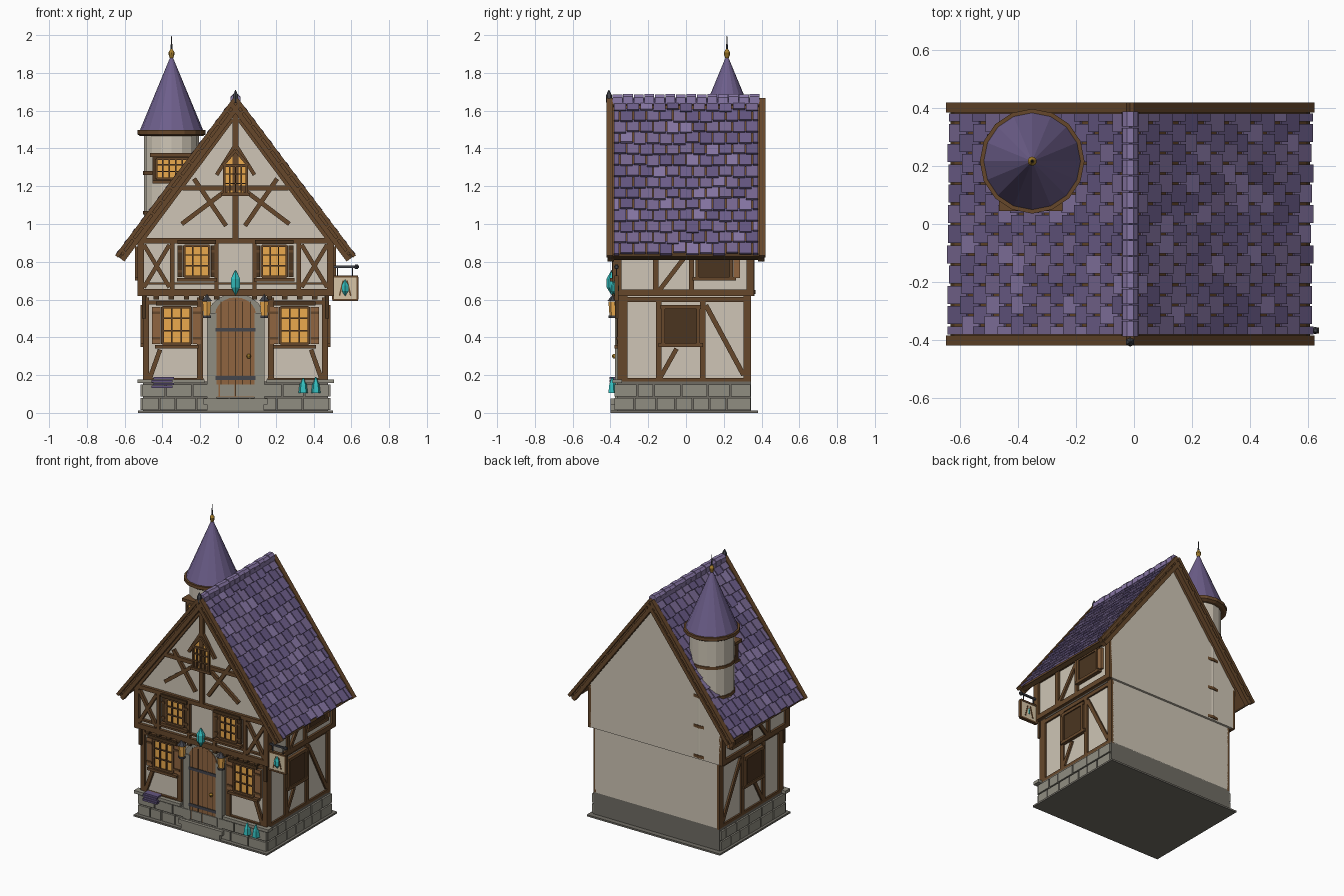
import bpy, bmesh, math, random
from mathutils import Vector as V, Matrix

if "Cube" in bpy.data.objects:
    bpy.data.objects.remove(bpy.data.objects["Cube"])
random.seed(4)
CX = -0.013  # house axis


def mat(name, h):
    m = bpy.data.materials.new(name)
    m.diffuse_color = [(int(h[i:i + 2], 16) / 255) ** 2.2 for i in (0, 2, 4)] + [1]
    m.use_nodes = True
    m.node_tree.nodes["Principled BSDF"].inputs["Base Color"].default_value = m.diffuse_color
    return m


WALL, WOOD, DARK = mat("plaster", "cdc4b4"), mat("timber", "66492f"), mat("dark_wood", "4c3825")
DOOR, GLOW, STONE = mat("door_wood", "8e6542"), mat("lit_glass", "eaa84e"), mat("stone", "8f8c80")
MORTAR, IRON, GOLD = mat("mortar", "6f6c64"), mat("iron", "45464c"), mat("brass", "a27c30")
TEAL, TAN = mat("crystal", "36bcbc"), mat("sign_face", "d6c3a4")
TILES = [mat("tile_%d" % i, h) for i, h in enumerate(("6d5f8a", "76678f", "645780", "8575a2"))]


def make(name, bm, *mats):
    bmesh.ops.recalc_face_normals(bm, faces=bm.faces)
    bmesh.ops.translate(bm, vec=(CX, 0, 0), verts=bm.verts)
    me = bpy.data.meshes.new(name)
    bm.to_mesh(me)
    bm.free()
    for m in mats:
        me.materials.append(m)
    ob = bpy.data.objects.new(name, me)
    bpy.context.collection.objects.link(ob)
    return ob


def add(bm, a, b, w, d, n, mi=0):
    """Bar from a to b, width w, depth d along normal n."""
    a, b, n = V(a), V(b), V(n)
    x = (b - a).normalized()
    n = (n - x * n.dot(x)).normalized()
    M = Matrix((x * (b - a).length, n.cross(x) * w, n * d)).transposed().to_4x4()
    M.translation = (a + b) / 2
    for v in bmesh.ops.create_cube(bm, size=1, matrix=M)["verts"]:
        for f in v.link_faces:
            f.material_index = mi


def box(name, m, x0, x1, y0, y1, z0, z1, mirror=False):
    bm = bmesh.new()
    for s in ((1, -1) if mirror else (1,)):
        add(bm, (s * x0, (y0 + y1) / 2, (z0 + z1) / 2), (s * x1, (y0 + y1) / 2, (z0 + z1) / 2), z1 - z0, y1 - y0, (0, 1, 0))
    return make(name, bm, m)


def front(name, m, segs, y, d, mirror=True):
    bm = bmesh.new()
    for x0, z0, x1, z1, w in segs:
        for s in ((1, -1) if mirror else (1,)):
            add(bm, (s * x0, y, z0), (s * x1, y, z1), w, d, (0, -1, 0))
    return make(name, bm, m)


def side(name, m, segs, x, d):
    bm = bmesh.new()
    for y0, z0, y1, z1, w in segs:
        for s in (1, -1):
            add(bm, (s * x, y0, z0), (s * x, y1, z1), w, d, (1, 0, 0))
    return make(name, bm, m)


def lathe(name, m, x, y, prof, n):
    bm = bmesh.new()
    for (r0, z0), (r1, z1) in zip(prof, prof[1:]):
        bmesh.ops.create_cone(bm, cap_ends=True, segments=n, radius1=r0, radius2=r1, depth=max(z1 - z0, .001),
                              matrix=Matrix.Translation((x, y, (z0 + z1) / 2)))
    return make(name, bm, m)


def prism(name, m, pts, y0, y1):
    bm = bmesh.new()
    f = bm.faces.new([bm.verts.new((x, y0, z)) for x, z in pts])
    g = bmesh.ops.extrude_face_region(bm, geom=[f])["geom"]
    bmesh.ops.translate(bm, vec=(0, y1 - y0, 0), verts=[v for v in g if isinstance(v, bmesh.types.BMVert)])
    return make(name, bm, m)


def window(name, x, hw, z0, z1, y, mirror=True, nv=2):
    box(name + "_glass", GLOW, x - hw, x + hw, y, y + .02, z0, z1, mirror)
    seg = [(x - hw, z0, x - hw, z1, .014), (x + hw, z0, x + hw, z1, .014),
           (x - hw, z0, x + hw, z0, .014), (x - hw, z1, x + hw, z1, .014)]
    seg += [(x - hw + 2 * hw * i / (nv + 1), z0, x - hw + 2 * hw * i / (nv + 1), z1, .007) for i in range(1, nv + 1)]
    seg += [(x - hw, z0 + (z1 - z0) * k, x + hw, z0 + (z1 - z0) * k, .007) for k in (.36, .7)]
    front(name + "_frame", WOOD, seg, y - .003, .012, mirror)


# Base slab, foundation and its stones
box("ground_slab", MORTAR, -.516, .516, -.4, .38, 0, .012)
box("foundation", MORTAR, -.49, .49, -.365, .345, .01, .165)
bm = bmesh.new()
for z in (.047, .118):
    for axis, lo, hi in (("x", -.5, .5), ("y", -.37, .345)):
        for s in ((1,) if axis == "x" else (1, -1)):
            p = lo
            while p < hi - .01:
                q = min(p + random.uniform(.08, .15), hi)
                q = hi if hi - q < .05 else q
                a, b = p + .004, q - .004
                if axis == "x":
                    add(bm, (a, -.368, z), (b, -.368, z), .062, .022, (0, -1, 0))
                else:
                    add(bm, (s * .492, a, z), (s * .492, b, z), .062, .02, (1, 0, 0))
                p = q
make("foundation_stones", bm, STONE)
box("stone_ledge", STONE, .165, .52, -.39, -.34, .157, .178, True)
box("door_step", STONE, -.17, .17, -.4, -.36, .045, .075)
box("lower_step", STONE, -.15, .15, -.4, -.36, .012, .045)

# Walls: ground floor, jettied upper floor and gable
box("ground_wall", WALL, -.478, .478, -.345, .345, .16, .62)
box("upper_wall", WALL, -.505, .505, -.37, .36, .62, .91)
prism("gable_wall", WALL, [(-.52, .9), (.52, .9), (0, 1.6)], -.37, .36)

# Ground floor timbers
front("ground_timbers", WOOD, [(.474, .16, .474, .61, .032), (.188, .16, .188, .61, .032), (.17, .172, .49, .172, .028),
      (.455, .18, .4, .335, .024), (.15, .585, .49, .585, .022)], -.352, .022)
front("jetty_joists", DARK, [(x, .6, x, .625, .028) for x in (.1, .18, .26, .34, .42)], -.365, .04)
front("corner_brackets", DARK, [(.485, .5, .485, .62, .022)], -.366, .02)
side("ground_side_timbers", WOOD, [(-.335, .16, -.335, .62, .05), (.325, .16, .325, .62, .04), (-.145, .18, -.145, .6, .03),
     (.088, .18, .088, .6, .03), (-.36, .172, .345, .172, .028), (-.36, .6, .345, .6, .026),
     (.105, .57, .305, .2, .026), (-.14, .18, -.05, .34, .024)], .48, .02)

# Upper floor timbers
front("upper_timbers", WOOD, [(.502, .62, .502, .92, .034), (0, .638, .52, .638, .036), (0, .912, .52, .912, .028),
      (.335, .64, .335, .91, .024), (.1, .64, .1, .91, .022), (.485, .665, .35, .89, .022),
      (.35, .665, .485, .89, .022), (.0, .685, .5, .685, .012)], -.378, .024)
side("upper_side_timbers", WOOD, [(-.365, .62, -.365, .92, .045), (.34, .62, .34, .92, .04), (-.39, .635, .36, .635, .034),
     (-.16, .64, -.16, .9, .028), (.03, .64, .03, .9, .026), (-.14, .65, .02, .86, .024), (-.38, .9, .36, .9, .03)], .508, .024)

# Gable timbers
front("gable_timbers", WOOD, [(0, .92, 0, 1.6, .032), (0, 1.19, .28, 1.19, .026), (.285, 1.0, .02, 1.2, .024),
      (.22, 1.24, .05, .99, .024), (.1, 1.26, .0, 1.42, .02), (.5, .91, .02, 1.555, .026)], -.378, .022)

# Front windows with shutters, sills and lintels
for nm, x, hw, z0, z1, y in (("lower", .312, .075, .365, .56, -.358), ("upper", .205, .066, .72, .885, -.382)):
    window(nm + "_window", x, hw, z0, z1, y)
    sw = .045 if nm == "lower" else .026
    for s in (1, -1):
        c = x + s * (hw + .01 + sw / 2)
        box(nm + "_shutter", DOOR if nm == "lower" else DARK, c - sw / 2, c + sw / 2, y - .006, y + .012, z0, z1, True)
        front(nm + "_shutter_rails", WOOD, [(c - sw / 2, z, c + sw / 2, z, .014) for z in (z0 + .03, z1 - .03)], y - .007, .01)
    box(nm + "_sill", WOOD, x - hw - .04, x + hw + .04, y - .02, y + .02, z0 - .024, z0 - .006, True)
    box(nm + "_lintel", DARK, x - hw - .035, x + hw + .035, y - .02, y + .02, z1 + .008, z1 + .03, True)
window("gable_window", 0, .06, 1.16, 1.31, -.388, False, 3)
prism("gable_window_point", GLOW, [(-.06, 1.31), (.06, 1.31), (0, 1.38)], -.388, -.365)
front("gable_window_trim", WOOD, [(.068, 1.31, 0, 1.39, .016), (0, 1.155, .075, 1.155, .016)], -.391, .016)

# Side windows, closed with shutters
for nm, y0, y1, z0, z1, x in (("ground", -.12, .065, .36, .56, .482), ("upper", .06, .24, .71, .87, .512)):
    side(nm + "_side_shutter", DARK, [((y0 + y1) / 2, z0, (y0 + y1) / 2, z1, y1 - y0)], x, .024)
    side(nm + "_side_frame", WOOD, [(y0, z0, y0, z1, .018), (y1, z0, y1, z1, .018), (y0 - .015, z1, y1 + .015, z1, .02),
         (y0 - .025, z0, y1 + .025, z0, .02)], x + .005, .03)
side("upper_side_open_shutter", DOOR, [(.268, .715, .268, .865, .035)], .515, .02)

# Door with stone surround, straps and knob
arch = lambda r, z0, zc: [(-r, z0), (r, z0)] + [(r * math.cos(a * math.pi / 10), zc + r * .85 * math.sin(a * math.pi / 10)) for a in range(11)]
box("door_surround", STONE, .1, .152, -.375, -.34, .075, .53, True)
prism("door_arch", STONE, arch(.15, .5, .505), -.366, -.34)
prism("door", DOOR, arch(.108, .085, .52), -.372, -.34)
front("door_plank_gaps", DARK, [(x, .09, x, .59, .005) for x in (.036, .078)] + [(0, .09, 0, .605, .005)], -.372, .003)
front("door_straps", IRON, [(-.105, z, .105, z, .02) for z in (.185, .44)], -.373, .008, False)
lathe("door_knob", GOLD, .07, -.38, [(.006, .288), (.012, .297), (.012, .303), (.006, .312)], 10)

# Lanterns either side of the door
for s in (1, -1):
    lathe("lantern_glass", GLOW, s * .152, -.385, [(.02, .515), (.026, .59)], 6)
    lathe("lantern_cap", IRON, s * .152, -.385, [(.032, .592), (.012, .615), (.004, .63)], 6)
    lathe("lantern_base", IRON, s * .152, -.385, [(.024, .503), (.024, .515)], 6)

# Crystals and tile stack
lathe("door_crystal", TEAL, 0, -.393, [(.002, .625), (.028, .665), (.028, .71), (.002, .755)], 6)
for x, h in ((.358, .175), (.425, .18)):
    lathe("ledge_crystal", TEAL, x, -.39, [(.026, .105), (.02, .15), (.003, h + .01)], 5)
for i in range(4):
    box("spare_tile", TILES[2], -.445 + .01 * (i % 2), -.335 + .008 * (i % 2), -.405, -.36, .132 + .015 * i, .144 + .015 * i)

# Hanging sign
box("sign_bracket", IRON, .5, .653, -.374, -.362, .768, .78)
front("sign_chains", IRON, [(x, .72, x, .775, .006) for x in (.54, .62)], -.368, .006, False)
lathe("bracket_tip", IRON, .64, -.368, [(.008, .762), (.013, .774), (.006, .786)], 8)
box("sign_board", TAN, .515, .645, -.376, -.36, .595, .72)
front("sign_border", WOOD, [(.512, .598, .648, .598, .012), (.512, .722, .648, .722, .012), (.516, .6, .516, .72, .012),
      (.646, .6, .646, .72, .012), (.55, .62, .57, .7, .008), (.61, .62, .59, .7, .008)], -.368, .022, False)
lathe("sign_crystal", TEAL, .58, -.376, [(.002, .62), (.02, .645), (.02, .675), (.002, .705)], 6)

# Roof: deck, overlapping tiles, barge boards, eave boards and ridge
A, L, APEX = math.atan2(.815, .612), 1.02, 1.65
ROWS, COLS = 14, 11


def slope(s, t, n, y):
    return V((s * (math.cos(A) * t + math.sin(A) * n), y, APEX - math.sin(A) * t + math.cos(A) * n))


deck, tiles, barge, eave = (bmesh.new() for _ in range(4))
for s in (1, -1):
    nor = slope(s, 0, 1, 0) - slope(s, 0, 0, 0)
    add(deck, slope(s, 0, -.014, 0), slope(s, L, -.014, 0), .8, .03, nor)
    for r in range(ROWS):
        t1, w = L * (r + 1) / ROWS, .77 / COLS
        for c in range(COLS + r % 2):
            lo = max(-.385, -.385 + w * (c - .5 * (r % 2)))
            hi = min(.385, -.385 + w * (c + 1 - .5 * (r % 2)))
            y, e = (lo + hi) / 2, t1 + random.uniform(-.008, .008)
            add(tiles, slope(s, t1 - L / ROWS - .015, .003, y), slope(s, e, .016, y), hi - lo - .007, .013, nor,
                random.choice((0, 0, 1, 1, 2, 2, 3)))
    for y in (-.403, .403):
        add(barge, slope(s, -.005, .01, y), slope(s, L + .015, .01, y), .034, .02, nor)
        add(barge, slope(s, 0, -.026, y * .99), slope(s, L + .012, -.026, y * .99), .034, .026, nor)
        for i in range(12):
            add(barge, slope(s, .06 + i * .084, -.006, y), slope(s, .075 + i * .084, -.006, y), .02, .02, nor)
    add(eave, slope(s, L, -.012, -.41), slope(s, L, -.012, .41), .022, .028, nor)
make("roof_deck", deck, WOOD)
make("roof_tiles", tiles, *TILES)
make("barge_boards", barge, WOOD)
make("eave_boards", eave, DARK)
for i in range(14):
    y, h = -.39 + .78 * i / 14, .004 * (i % 2)
    prism("ridge_tile", TILES[3], [(-.028, 1.635), (.028, 1.635), (.026, 1.67 + h), (.012, 1.685 + h), (-.012, 1.685 + h), (-.026, 1.67 + h)],
          y + .002, y + .054)
lathe("ridge_finial", IRON, 0, -.408, [(.014, 1.64), (.016, 1.68), (.002, 1.71)], 6)

# Turret rising through the rear left of the roof
TX, TY = -.339, .217
lathe("turret_wall", WALL, TX, TY, [(.145, .62), (.145, 1.48)], 16)
for z in (.64, .85, 1.06, 1.27):
    lathe("turret_band", WOOD, TX, TY, [(.151, z - .01), (.151, z + .01)], 16)
lathe("turret_eave", WOOD, TX, TY, [(.165, 1.465), (.181, 1.475), (.181, 1.497)], 16)
lathe("turret_roof", TILES[0], TX, TY, [(.168, 1.495), (.004, 1.89)], 16)
lathe("turret_finial", GOLD, TX, TY, [(.008, 1.875), (.016, 1.897), (.016, 1.909), (.006, 1.926)], 10)
lathe("turret_spike", IRON, TX, TY, [(.006, 1.92), (.001, 2.0)], 8)
box("turret_window_box", DARK, TX - .1, TX + .11, .065, .13, 1.225, 1.36)
window("turret_window", TX + .005, .085, 1.24, 1.345, .058, False, 4)
box("turret_window_lintel", WOOD, TX - .115, TX + .125, .045, .12, 1.355, 1.375)
box("turret_window_sill", WOOD, TX - .1, TX + .11, .045, .12, 1.215, 1.23)
